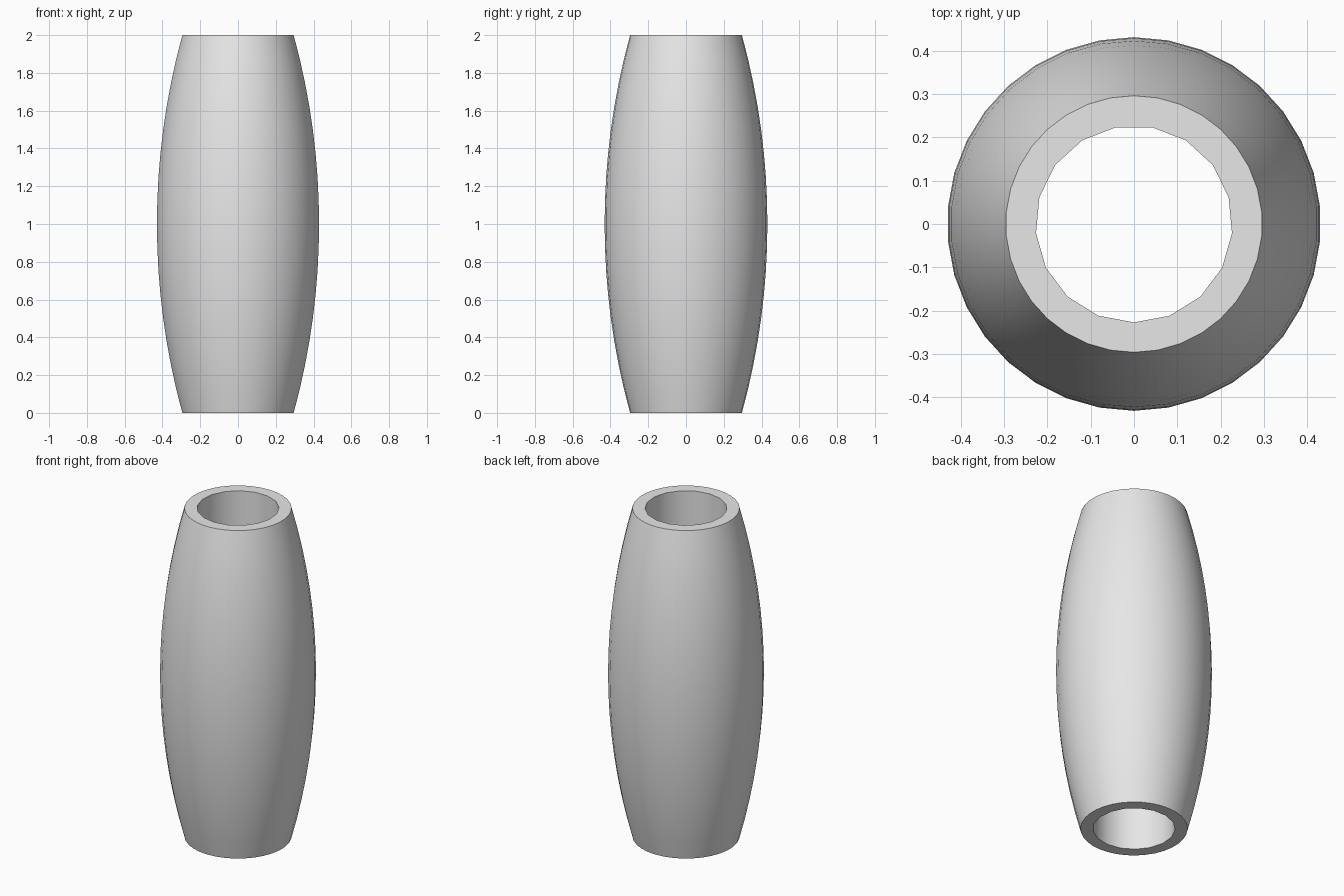
import bpy, bmesh
from math import cos, sin, pi, sqrt, radians

cube = bpy.data.objects.get("Cube")
if cube:
    bpy.data.objects.remove(cube)

HEIGHT = 2.0
R_MID, R_END, R_BORE = 0.431, 0.296, 0.227
BORE_SIDES = 17
SIDES = BORE_SIDES * 2
ROWS = 16

# Radius of the arc that gives the barrel its bulge
sag = R_MID - R_END
arc = (1 + sag * sag) / (2 * sag)


def ring(bm, radius, z, count):
    angles = [-pi / 2 + 2 * pi * i / count for i in range(count)]
    return [bm.verts.new((radius * cos(a), radius * sin(a), z)) for a in angles]


def skin(bm, lower, upper):
    n = len(lower)
    for i in range(n):
        j = (i + 1) % n
        bm.faces.new((lower[i], lower[j], upper[j], upper[i]))


def cap(bm, outer, inner):
    # Flat end ring: each bore side meets two sides of the barrel
    for i in range(BORE_SIDES):
        o = [outer[(2 * i + k) % SIDES] for k in range(3)]
        bm.faces.new((inner[i], *o, inner[(i + 1) % BORE_SIDES]))


bm = bmesh.new()

# Bulging outer wall
walls = []
for row in range(ROWS + 1):
    z = HEIGHT * row / ROWS
    radius = R_MID - arc + sqrt(arc * arc - (z - 1) ** 2)
    walls.append(ring(bm, radius, z, SIDES))
for low, high in zip(walls, walls[1:]):
    skin(bm, low, high)

# Straight bore and end rings
bore = [ring(bm, R_BORE, z, BORE_SIDES) for z in (0, HEIGHT)]
skin(bm, *bore)
cap(bm, walls[0], bore[0])
cap(bm, walls[-1], bore[1])
bmesh.ops.recalc_face_normals(bm, faces=bm.faces)

mesh = bpy.data.meshes.new("barrel_bead")
bm.to_mesh(mesh)
bm.free()
bead = bpy.data.objects.new("barrel_bead", mesh)
bpy.context.collection.objects.link(bead)

# Plain grey material
grey = bpy.data.materials.new("light_grey")
grey.use_nodes = True
colour = (0.8, 0.8, 0.8, 1)
grey.diffuse_color = colour
for node in grey.node_tree.nodes:
    if node.type == 'BSDF_PRINCIPLED':
        node.inputs["Base Color"].default_value = colour
mesh.materials.append(grey)

# Smooth walls with crisp rims
bpy.ops.object.select_all(action='DESELECT')
bead.select_set(True)
bpy.context.view_layer.objects.active = bead
bpy.ops.object.shade_smooth_by_angle(angle=radians(35))
